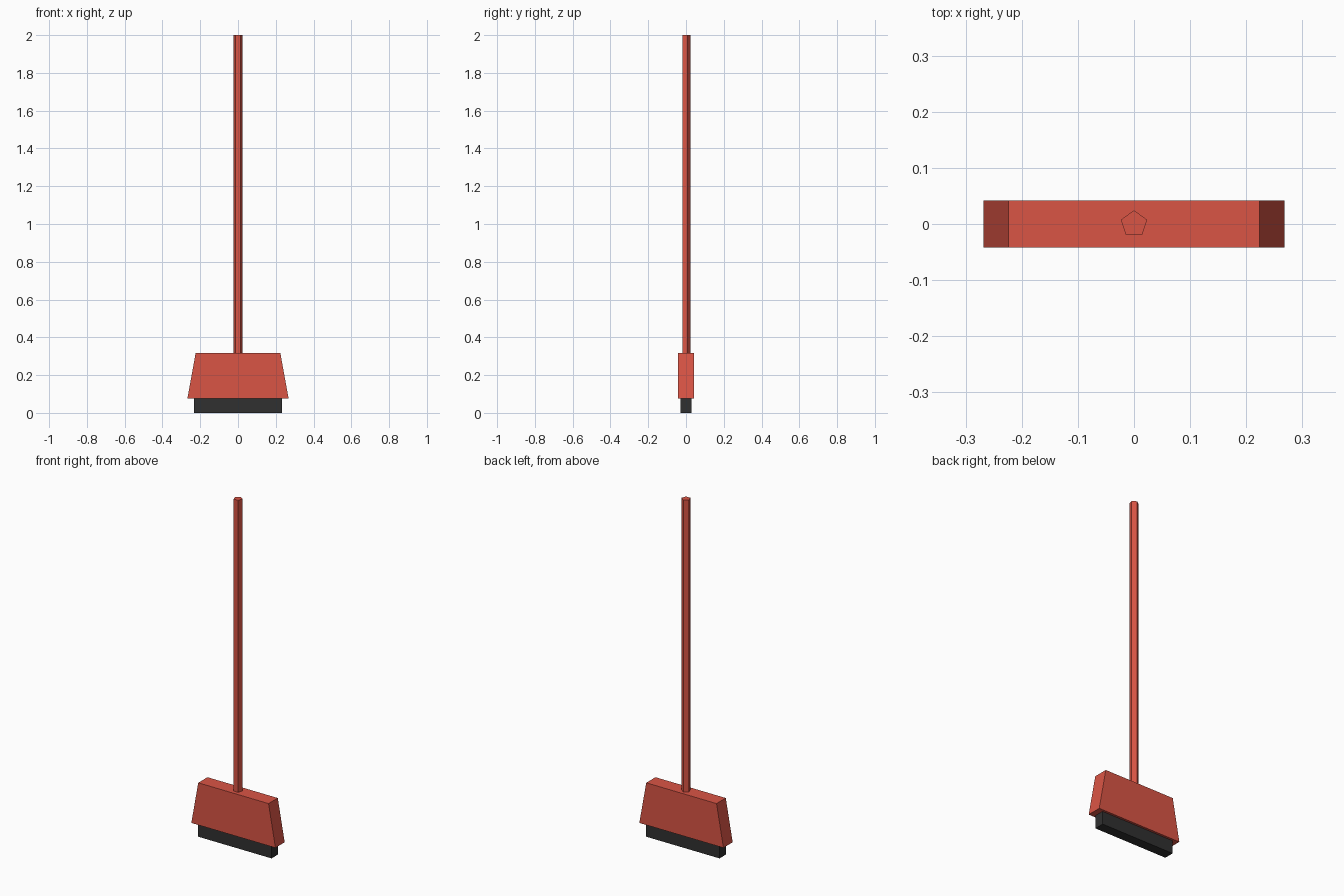
import bpy, bmesh
from math import sin, cos, pi

if "Cube" in bpy.data.objects:
    bpy.data.objects.remove(bpy.data.objects["Cube"])


def material(name, color):
    mat = bpy.data.materials.new(name)
    mat.diffuse_color = (*color, 1)
    mat.use_nodes = True
    mat.node_tree.nodes["Principled BSDF"].inputs["Base Color"].default_value = mat.diffuse_color
    return mat


def prism(name, sections, mat):
    """Closed solid lofted between a bottom and a top ring of points."""
    bm = bmesh.new()
    rings = [[bm.verts.new((x, y, z)) for x, y in pts] for pts, z in sections]
    low, high = rings
    n = len(low)
    bm.faces.new(low[::-1])
    bm.faces.new(high)
    for i in range(n):
        j = (i + 1) % n
        bm.faces.new((low[i], low[j], high[j], high[i]))
    bmesh.ops.recalc_face_normals(bm, faces=bm.faces)
    mesh = bpy.data.meshes.new(name)
    bm.to_mesh(mesh)
    bm.free()
    mesh.materials.append(mat)
    obj = bpy.data.objects.new(name, mesh)
    bpy.context.collection.objects.link(obj)
    return obj


def rect(hx, hy):
    return [(-hx, -hy), (hx, -hy), (hx, hy), (-hx, hy)]


def polygon(r, sides):
    return [(r * cos(pi / 2 + 2 * pi * i / sides), r * sin(pi / 2 + 2 * pi * i / sides))
            for i in range(sides)]


red = material("red", (0.70, 0.09, 0.06))
black = material("black", (0.03, 0.03, 0.03))

# Bristle block under the head
prism("bristles", [(rect(0.234, 0.029), 0), (rect(0.234, 0.029), 0.075)], black)

# Tapered broom head
prism("head", [(rect(0.268, 0.042), 0.075), (rect(0.224, 0.042), 0.318)], red)

# Five-sided handle
pentagon = polygon(0.0245, 5)
prism("handle", [(pentagon, 0.318), (pentagon, 2.0)], red)
